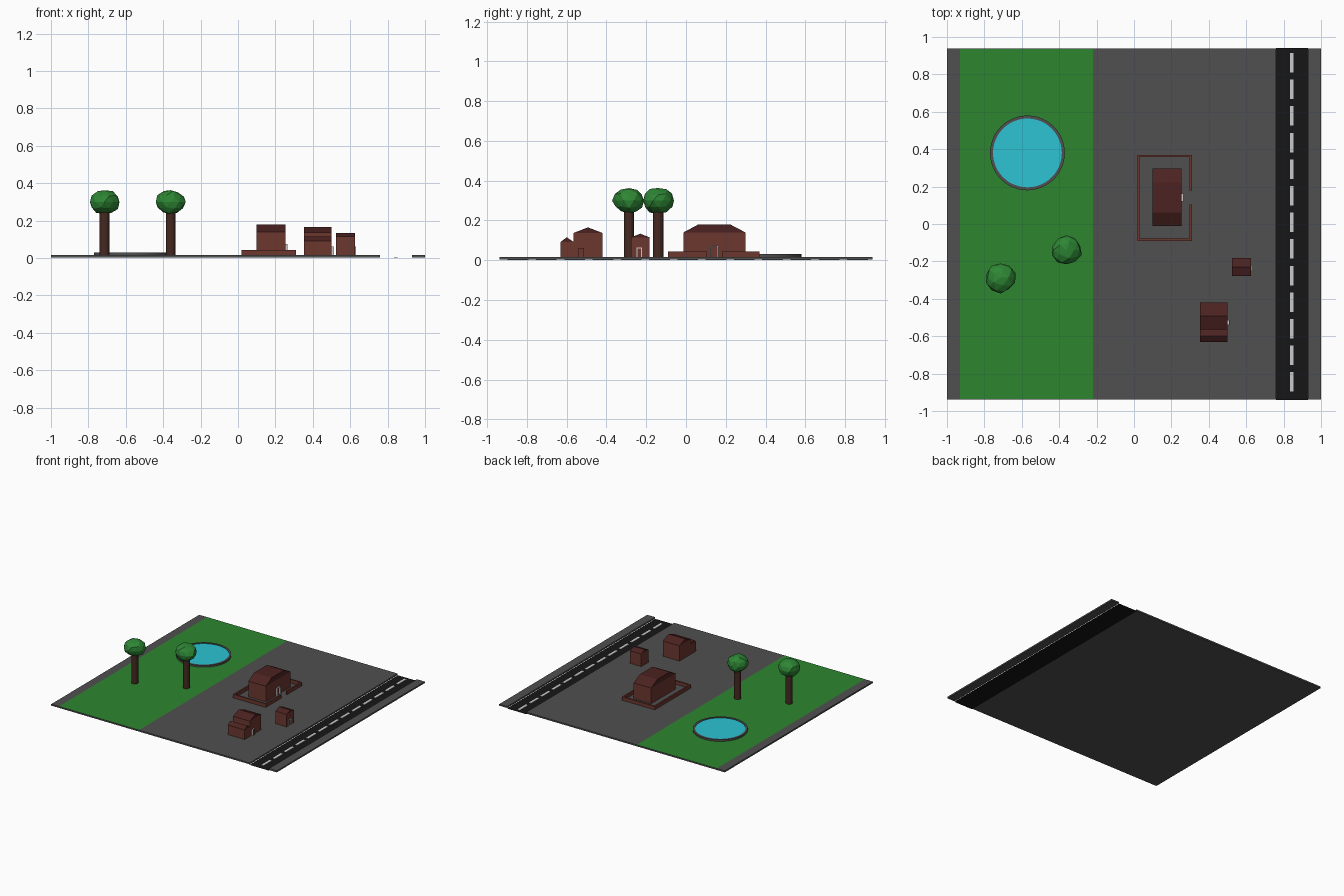
import bpy, bmesh, random
from mathutils import Vector

if "Cube" in bpy.data.objects:
    bpy.data.objects.remove(bpy.data.objects["Cube"])


def mat(name, r, g, b):
    m = bpy.data.materials.new(name)
    m.diffuse_color = (r, g, b, 1)
    m.use_nodes = True
    m.node_tree.nodes["Principled BSDF"].inputs["Base Color"].default_value = m.diffuse_color
    return m


PAVING = mat("paving", 0.08, 0.08, 0.08)
GRASS = mat("grass", 0.027, 0.24, 0.03)
ASPHALT = mat("asphalt", 0.008, 0.008, 0.008)
PAINT = mat("paint", 0.6, 0.6, 0.58)
WATER = mat("water", 0.025, 0.55, 0.65)
BRICK = mat("brick", 0.15, 0.038, 0.028)
ROOF = mat("roof", 0.07, 0.016, 0.015)
BARK = mat("bark", 0.06, 0.022, 0.016)
LEAF = mat("leaf", 0.027, 0.24, 0.035)
G = 0.015  # ground height


def finish(name, bm, material):
    bmesh.ops.recalc_face_normals(bm, faces=bm.faces[:])
    me = bpy.data.meshes.new(name)
    bm.to_mesh(me)
    bm.free()
    me.materials.append(material)
    ob = bpy.data.objects.new(name, me)
    bpy.context.collection.objects.link(ob)
    return ob


def add_box(bm, x0, x1, y0, y1, z0, z1):
    verts = bmesh.ops.create_cube(bm, size=1)["verts"]
    for v in verts:
        v.co = Vector((x1 if v.co.x > 0 else x0,
                       y1 if v.co.y > 0 else y0,
                       z1 if v.co.z > 0 else z0))


def boxes(name, material, *dims):
    bm = bmesh.new()
    for d in dims:
        add_box(bm, *d)
    return finish(name, bm, material)


def plane(name, material, x0, x1, y0, y1, z):
    bm = bmesh.new()
    bm.faces.new([bm.verts.new(p) for p in
                  ((x0, y0, z), (x1, y0, z), (x1, y1, z), (x0, y1, z))])
    ob = finish(name, bm, material)
    if ob.data.polygons[0].normal.z < 0:
        ob.data.flip_normals()
    return ob


def prism(name, material, x0, x1, profile):
    """Extrude a (y, z) profile along x."""
    bm = bmesh.new()
    f = bm.faces.new([bm.verts.new((x0, y, z)) for y, z in profile])
    ext = bmesh.ops.extrude_face_region(bm, geom=[f])["geom"]
    for v in ext:
        if isinstance(v, bmesh.types.BMVert):
            v.co.x = x1
    return finish(name, bm, material)


def house(name, x0, x1, y0, y1, eave, ridge):
    """Brick walls with a flush roof; ridge is a list of upper (y, z) points."""
    boxes(name + "_walls", BRICK, (x0, x1, y0, y1, G, eave))
    prism(name + "_roof", ROOF, x0, x1, [(y0, eave)] + ridge + [(y1, eave)])


def door_frame(name, x, y0, y1, top, t=0.006, depth=0.01):
    boxes(name, PAINT,
          (x, x + depth, y0, y0 + t, G, top - t),
          (x, x + depth, y1 - t, y1, G, top - t),
          (x, x + depth, y0, y1, top - t, top))


# ground slabs either side of the sunken road
boxes("ground", PAVING, (-1, 0.76, -0.937, 0.937, 0.003, G))
boxes("far_pavement", PAVING, (0.93, 1, -0.937, 0.937, 0.003, G))
plane("lawn", GRASS, -0.93, -0.22, -0.936, 0.936, G + 0.001)
plane("road", ASPHALT, 0.76, 0.93, -0.94, 0.94, 0)
boxes("road_dashes", PAINT,
      *[(0.834, 0.854, y - 0.052, y + 0.052, 0.0005, 0.003)
        for y in (0.862 - 0.1422 * i for i in range(13))])

# pond: ring wall and water
PX, PY = -0.57, 0.38


def pond_rim(r_out, r_in, z0, z1):
    bm = bmesh.new()
    rings = []
    for r, z in ((r_out, z0), (r_out, z1), (r_in, z1), (r_in, z0)):
        rings.append(bmesh.ops.create_circle(bm, segments=48, radius=r)["verts"])
        for v in rings[-1]:
            v.co += Vector((PX, PY, z))
    for k in range(4):
        a, b = rings[k], rings[(k + 1) % 4]
        for i in range(48):
            j = (i + 1) % 48
            bm.faces.new((a[i], a[j], b[j], b[i]))
    finish("pond_rim", bm, PAVING)


pond_rim(0.2, 0.184, G, 0.03)
bpy.ops.mesh.primitive_cylinder_add(vertices=48, radius=0.185, depth=0.01,
                                    location=(PX, PY, 0.021))
bpy.context.object.name = "pond_water"
bpy.context.object.data.materials.append(WATER)

# trees with faceted, slightly lumpy crowns
random.seed(4)
for i, (x, y) in enumerate(((-0.714, -0.287), (-0.36, -0.14)), 1):
    bpy.ops.mesh.primitive_cylinder_add(vertices=16, radius=0.026, depth=0.24,
                                        location=(x, y, G + 0.12))
    trunk = bpy.context.object
    trunk.name = f"tree_trunk_{i}"
    trunk.data.materials.append(BARK)
    bm = bmesh.new()
    bmesh.ops.create_icosphere(bm, subdivisions=2, radius=1)
    for v in bm.verts:
        v.co *= random.uniform(0.92, 1.06)
        v.co = Vector((x + v.co.x * 0.081, y + v.co.y * 0.081,
                       0.299 + v.co.z * 0.066))
    finish(f"tree_crown_{i}", bm, LEAF)

# large house with flat-topped roof and yard wall
house("large_house", 0.10, 0.255, -0.012, 0.298, 0.14, [(0.062, 0.18), (0.222, 0.18)])
door_frame("large_house_door_frame", 0.255, 0.12, 0.163, 0.075)
T = 0.012
boxes("yard_wall", BRICK,
      (0.018, 0.018 + T, -0.09, 0.37, G, 0.043),
      (0.018 + T, 0.31 - T, -0.09, -0.09 + T, G, 0.043),
      (0.018 + T, 0.31 - T, 0.37 - T, 0.37, G, 0.043),
      (0.31 - T, 0.31, -0.09, 0.105, G, 0.043),
      (0.31 - T, 0.31, 0.18, 0.37, G, 0.043))

# small house
house("small_house", 0.525, 0.625, -0.277, -0.183, 0.115, [(-0.23, 0.133)])
door_frame("small_house_door_frame", 0.625, -0.25, -0.222, 0.063, 0.005, 0.005)

# medium house with a lower side wing
house("medium_house", 0.352, 0.5, -0.565, -0.42, 0.137, [(-0.493, 0.165)])
house("side_wing", 0.352, 0.5, -0.63, -0.565, 0.092, [(-0.6, 0.115)])
boxes("medium_house_door_frame", PAINT, (0.5, 0.509, -0.54, -0.514, G, 0.062))
boxes("medium_house_door", BRICK, (0.509, 0.511, -0.54, -0.514, G, 0.061))
